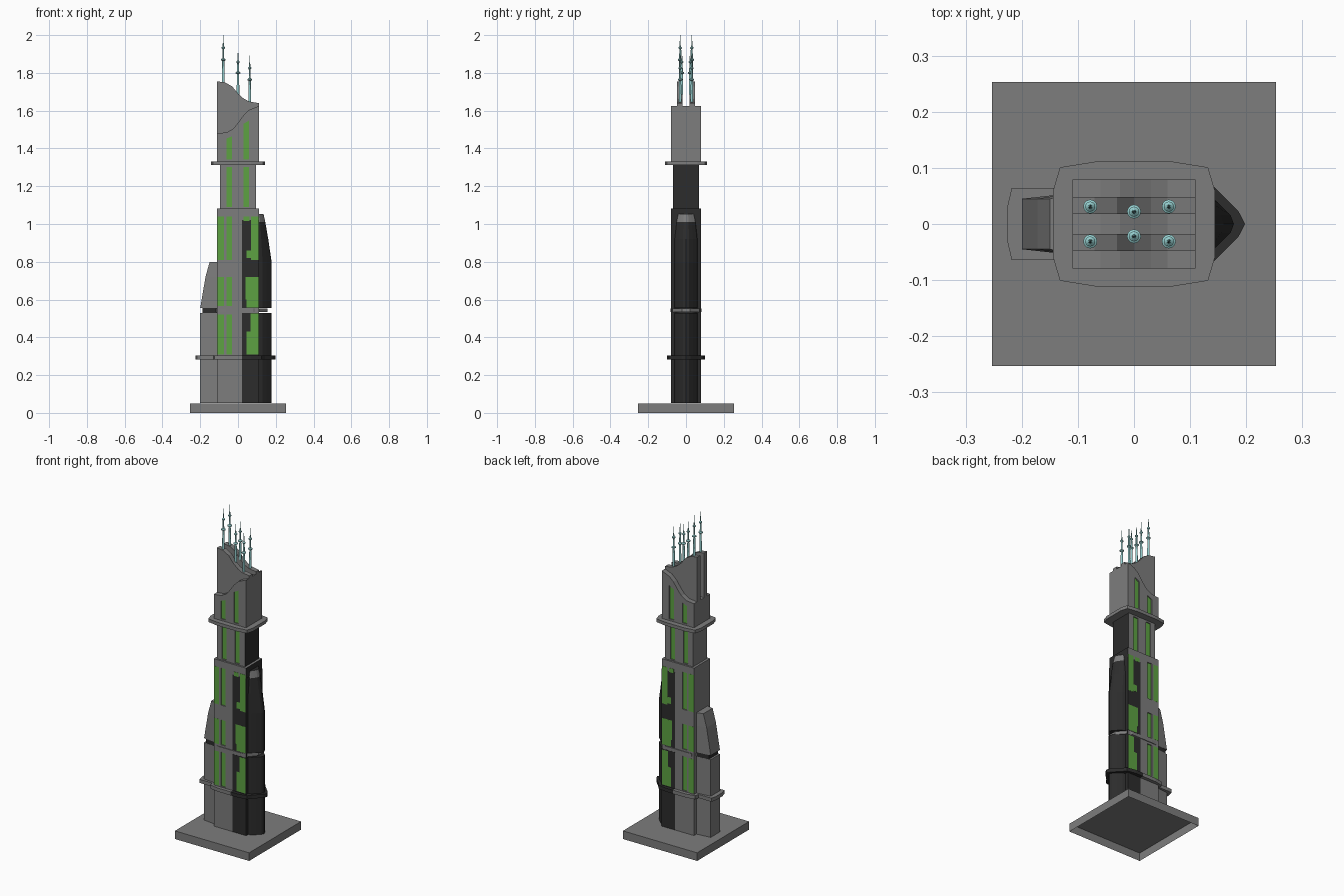
import bpy, bmesh, math

if "Cube" in bpy.data.objects:
    bpy.data.objects.remove(bpy.data.objects["Cube"])


def mat(name, rgb):
    m = bpy.data.materials.new(name)
    m.diffuse_color = (*rgb, 1)
    m.use_nodes = True
    m.node_tree.nodes["Principled BSDF"].inputs["Base Color"].default_value = m.diffuse_color
    return m


GREY = mat("concrete grey", (0.205, 0.205, 0.205))
DARK = mat("charcoal", (0.025, 0.025, 0.025))
GREEN = mat("window green", (0.11, 0.36, 0.055))
TEAL = mat("antenna teal", (0.30, 0.62, 0.62))


def loft(name, rings, mats, rule=None, open_bottom=False):
    """Join equal-length rings of 3D points; rule(face) gives a material index."""
    bm = bmesh.new()
    vs = [[bm.verts.new(p) for p in r] for r in rings]
    n = len(rings[0])
    for a, b in zip(vs, vs[1:]):
        for i in range(n):
            j = (i + 1) % n
            bm.faces.new((a[i], a[j], b[j], b[i]))
    bm.faces.new(vs[-1])
    bottom = bm.faces.new(vs[0][::-1])
    bmesh.ops.recalc_face_normals(bm, faces=bm.faces)
    if open_bottom:
        bmesh.ops.delete(bm, geom=[bottom], context='FACES_ONLY')
    if rule:
        bm.normal_update()
        for f in bm.faces:
            f.material_index = rule(f)
    me = bpy.data.meshes.new(name)
    bm.to_mesh(me)
    bm.free()
    for m in mats:
        me.materials.append(m)
    ob = bpy.data.objects.new(name, me)
    bpy.context.collection.objects.link(ob)
    return ob


def prism(name, outline, z0, z1, *mats, **kw):
    """Plan outline (x, y) raised from z0 to z1."""
    return loft(name, [[(x, y, z) for x, y in outline] for z in (z0, z1)], mats, **kw)


def slab(name, profile, y0, y1, m):
    """Front profile (x, z) pulled from y0 to y1."""
    return loft(name, [[(x, y, z) for x, z in profile] for y in (y0, y1)], [m])


def rect(x0, x1, y):
    return [(x0, -y), (x1, -y), (x1, y), (x0, y)]


def mirror_y(half):
    """Complete an outline given on its -y side."""
    return half + [(x, -y) for x, y in reversed(half) if abs(y) > 1e-6]


def right_dark(f):
    return 1 if f.normal.x > 0.9 else 0


FLOOR = .0515  # just above the base top

# base plate, hollow underneath
prism("base", rect(-.253, .253, .253), 0, .05, GREY, open_bottom=True)

# main shaft and the narrower neck, with charcoal right sides
shaft = prism("main_shaft", rect(-.11, .11, .079), FLOOR, 1.083, GREY, DARK, rule=right_dark)
neck = prism("neck", rect(-.095, .095, .068), 1.083, 1.312, GREY, DARK, rule=right_dark)

# collar under the crown
prism("upper_collar", mirror_y([(-.144, -.06), (-.132, -.101), (-.07, -.111),
                                (.07, -.111), (.132, -.101), (.144, -.06)]),
      1.312, 1.332, GREY)

# lower ring: grey half with a left tab, charcoal half following the right fin
prism("lower_ring_left", mirror_y([(-.226, -.03), (-.218, -.064), (-.13, -.064), (-.125, -.09),
                                   (-.07, -.1), (.02, -.1)]), .283, .305, GREY)
prism("lower_ring_right", mirror_y([(.02, -.1), (.07, -.1), (.125, -.09), (.143, -.066),
                                    (.164, -.045), (.186, -.023), (.198, 0)]),
      .283, .305, DARK)

# middle band
prism("middle_band", mirror_y([(-.12, -.05), (-.095, -.08), (-.06, -.083), (.08, -.083),
                               (.112, -.07), (.155, -.02)]), .534, .553, GREY)


# left fin in two tiers with a shadow gap
def left_section(z, x):
    return [(x, -.045, z), (-.11, -.055, z), (-.11, .055, z), (x, .045, z)]


loft("left_fin_lower", [left_section(FLOOR, -.2), left_section(.53, -.2)], [GREY])
loft("left_fin_gap", [left_section(.53, -.188), left_section(.556, -.188)], [DARK])
loft("left_fin_upper", [left_section(z, x) for z, x in
                        ((.556, -.2), (.72, -.172), (.80, -.15))], [GREY])

# right charcoal cladding wrapping front and back
prism("right_cladding_lower", rect(.02, .112, .080), FLOOR, .53, DARK)
prism("right_cladding_upper", rect(.02, .112, .080), .556, 1.02, DARK)


# right pointed fin, tapering near the top
def fin_section(z, s, w=1):
    half = [(.10, -.066), (.13, -.055), (.152, -.036), (.172, -.016), (.178, 0)]
    return [(.10 + (x - .10) * s, y * w, z) for x, y in mirror_y(half)]


loft("right_fin_lower", [fin_section(FLOOR, 1), fin_section(.53, 1)], [DARK])
loft("right_fin_upper", [fin_section(.556, 1), fin_section(.80, 1), fin_section(.92, .77),
                         fin_section(1.01, .57, .85), fin_section(1.052, .45, .7)],
     [DARK, GREY],
     rule=lambda f: 1 if 1.01 < f.calc_center_median().z < 1.05 and f.normal.x > .2 else 0)

# crown: low layers with two taller curved blades between them
low = [(-.11, 1.48), (-.06, 1.485), (-.025, 1.505), (0, 1.535), (.03, 1.577),
       (.06, 1.605), (.11, 1.625)]
high = [(-.11, 1.755), (-.07, 1.75), (-.03, 1.728), (0, 1.69), (.03, 1.664),
        (.06, 1.648), (.11, 1.64)]
foot = [(.11, 1.332), (-.11, 1.332)]
slab("crown_core", low + foot, -.018, .018, GREY)
crown = {}
for s in (-1, 1):
    slab("crown_blade", high + foot, s * .018, s * .048, GREY)
    crown[s] = slab("crown_outer_layer", low + foot, s * .048, s * .079, GREY)

# flush window plates on front and back: x0, x1, z0, z1
plates = [(-.109, -.074, z0, z1) for z0, z1 in ((.31, .52), (.565, .72), (.81, 1.04))]
plates += [
    (.045, .108, .31, .43), (.066, .108, .43, .525), (.04, .108, .60, .72),
    (.045, .108, .558, .60), (.070, .108, .81, 1.04), (.028, .06, 1.015, 1.04),
    (.045, .070, .82, .86),
]
for x0, x1, z0, z1 in plates:
    for s in (-1, 1):
        d = .0805 if x0 > 0 else .0795
        slab("window_plate", [(x0, z0), (x1, z0), (x1, z1), (x0, z1)],
             s * (d - .004), s * d, GREEN)


# recessed windows: cut a slot in the wall and glaze its back
def recessed(wall, x0, x1, z0, z1, y, slant=0):
    s = math.copysign(1, y)
    outline = [(x0, z0), (x1, z0), (x1, z1 + slant), (x0, z1)]
    cutter = slab("window_cutter", outline, y - s * .008, y + s * .01, GREY)
    cutter.hide_render = True
    cutter.display_type = 'WIRE'
    mod = wall.modifiers.new("window slot", 'BOOLEAN')
    mod.operation, mod.solver, mod.object = 'DIFFERENCE', 'EXACT', cutter
    slab("window_pane", outline, y - s * .009, y - s * .006, GREEN)


for s in (-1, 1):
    for z0, z1 in ((.31, .52), (.565, .72), (.81, 1.04)):
        recessed(shaft, -.062, -.031, z0, z1, s * .079)
    for x0, x1 in ((-.062, -.031), (.028, .059)):
        recessed(neck, x0, x1, 1.09, 1.302, s * .068)
    recessed(crown[s], -.062, -.031, 1.342, 1.452, s * .079, .013)
    recessed(crown[s], .028, .059, 1.342, 1.53, s * .079, .018)


# antennas: turned spires with ringed collars (radius, height above the roof)
def antenna(x, y, z, h):
    prof = [(.007, -.02), (.007, .12), (.0055, .45), (.0125, .47), (.0125, .49), (.005, .51),
            (.0045, .70), (.009, .72), (.009, .74), (.0035, .76), (.0006, 1)]
    rings = [[(x + r * math.cos(i * math.pi / 6), y + r * math.sin(i * math.pi / 6), z + t * h)
              for i in range(12)] for r, t in prof]
    loft("antenna", rings, [TEAL])


for s in (-1, 1):
    antenna(-.078, s * .031, 1.75, .25)
    antenna(0, s * .022, 1.69, .23)
    antenna(.062, s * .031, 1.647, .245)
